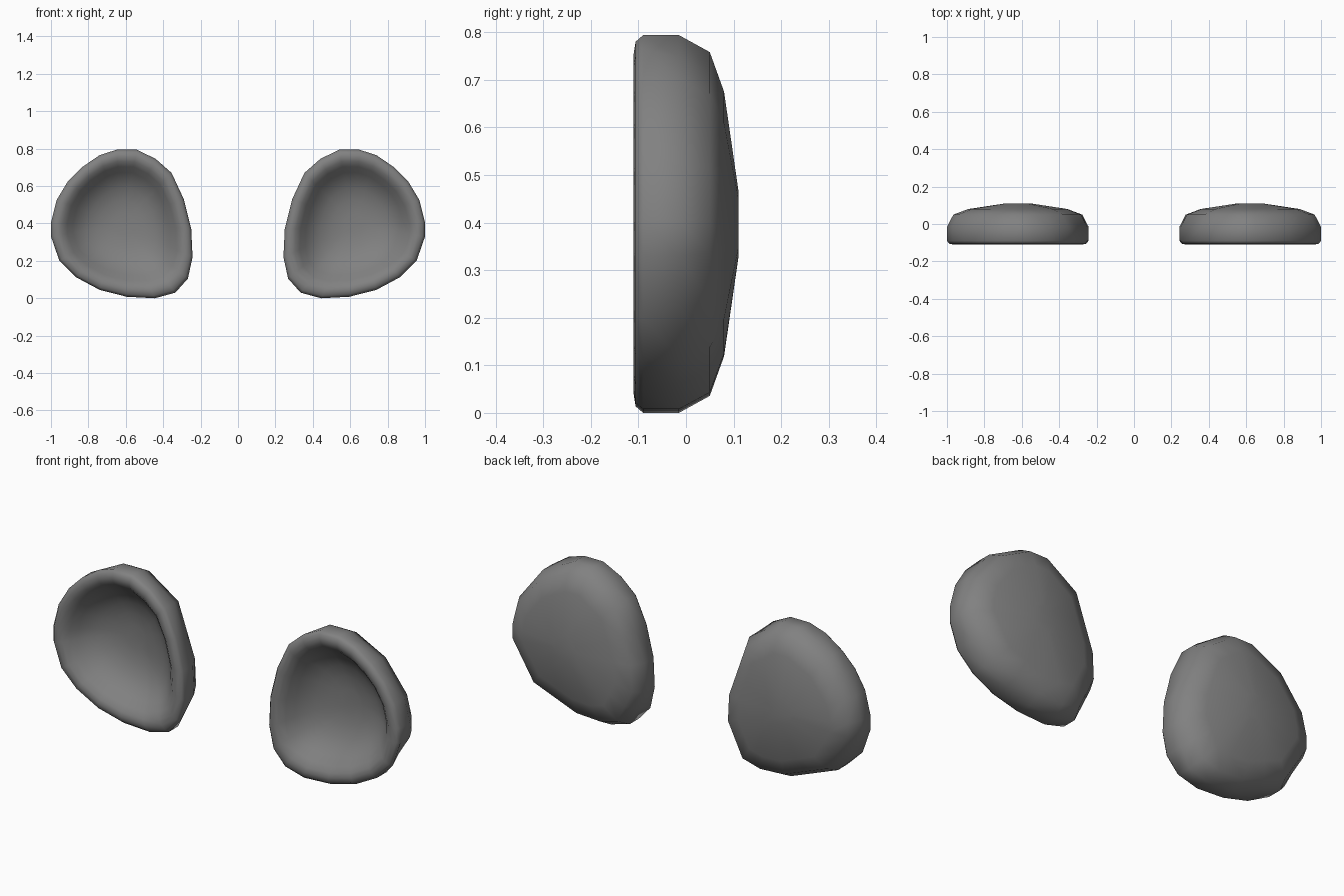
import bpy, bmesh

cube = bpy.data.objects.get("Cube")
if cube:
    bpy.data.objects.remove(cube, do_unlink=True)

grey = bpy.data.materials.new("mid grey")
grey.use_nodes = True
colour = (0.22, 0.22, 0.22, 1)
grey.diffuse_color = colour
grey.node_tree.nodes["Principled BSDF"].inputs["Base Color"].default_value = colour

# Ear outline (x, z) of the left ear
OUTLINE = [(.65, .794), (.54, .794), (.44, .745), (.355, .67), (.29, .53), (.25, .37),
           (.243, .22), (.268, .105), (.335, .03), (.445, 0), (.595, .008),
           (.74, .045), (.865, .112), (.955, .2), (1, .33), (1, .405),
           (.97, .525), (.91, .625), (.835, .7), (.74, .765)]
CENTRE = (.62, .397)

# The back is plainer: these points lie on the straight edge between neighbours
FLATTENED = (2, 4, 7, 11, 13, 17, 19)
BACK_OUTLINE = list(OUTLINE)
for i in FLATTENED:
    before, after = OUTLINE[i - 1], OUTLINE[(i + 1) % len(OUTLINE)]
    BACK_OUTLINE[i] = ((before[0] + after[0]) / 2, (before[1] + after[1]) / 2)

# Cross-sections (scale, y): domed back, then side wall, rounded rim and hollow bowl
BACK = [(.18, .11), (.7, .08), (.91, .05), (1, -.015)]
FRONT = [(1, -.09), (.965, -.106), (.9, -.11), (.84, -.104), (.77, -.08),
         (.69, -.045), (.6, -.014), (.48, .013), (.32, .032), (.15, .04)]


def build_ear(name, side):
    bm = bmesh.new()
    rings = []
    for outline, section in ((BACK_OUTLINE, BACK), (OUTLINE, FRONT)):
        for scale, y in section:
            rings.append([bm.verts.new((side * (CENTRE[0] + (x - CENTRE[0]) * scale), y,
                                        CENTRE[1] + (z - CENTRE[1]) * scale))
                          for x, z in outline])
    n = len(OUTLINE)
    for a, b in zip(rings, rings[1:]):
        for i in range(n):
            j = (i + 1) % n
            bm.faces.new((a[i], a[j], b[j], b[i]))
    # Close the back dome and the bowl floor
    bm.faces.new(rings[0])
    bm.faces.new(rings[-1])
    bmesh.ops.recalc_face_normals(bm, faces=bm.faces)
    for face in bm.faces:
        face.smooth = True
    mesh = bpy.data.meshes.new(name)
    bm.to_mesh(mesh)
    bm.free()
    mesh.materials.append(grey)
    ear = bpy.data.objects.new(name, mesh)
    bpy.context.collection.objects.link(ear)


build_ear("left_ear", 1)
build_ear("right_ear", -1)
